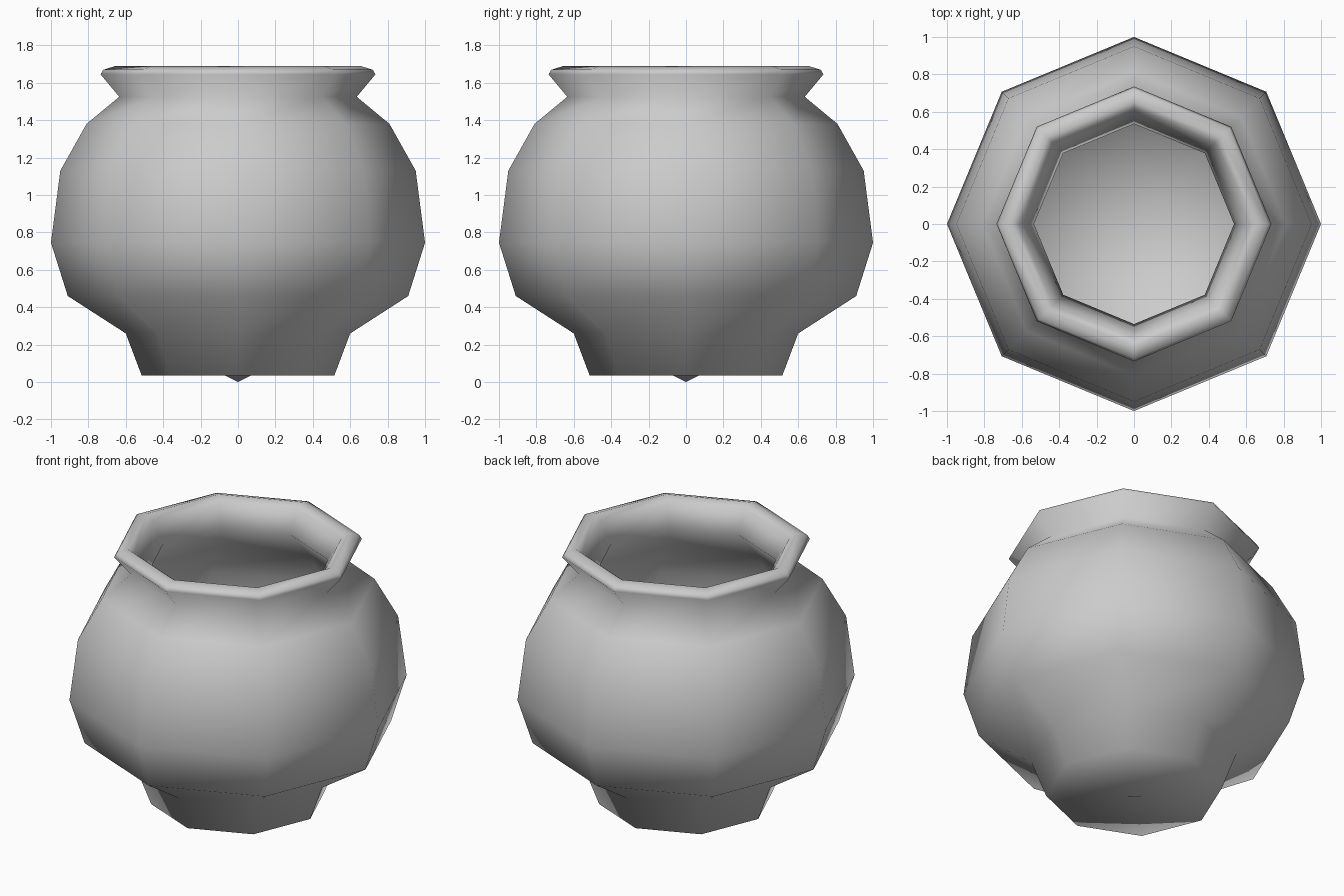
import bpy, bmesh
from math import cos, sin, pi

if "Cube" in bpy.data.objects:
    bpy.data.objects.remove(bpy.data.objects["Cube"])

SIDES = 8


def lathe(name, profile):
    """Revolve an (r, z) profile around z; r = 0 makes a pole."""
    bm = bmesh.new()
    rings = []
    for r, z in profile:
        if r == 0:
            rings.append([bm.verts.new((0, 0, z))] * SIDES)
        else:
            rings.append([bm.verts.new((r * cos(2 * pi * i / SIDES),
                                        r * sin(2 * pi * i / SIDES), z))
                          for i in range(SIDES)])
    for a, b in zip(rings, rings[1:]):
        for i in range(SIDES):
            j = (i + 1) % SIDES
            corners = list(dict.fromkeys((a[i], a[j], b[j], b[i])))
            bm.faces.new(corners).smooth = True
    bmesh.ops.recalc_face_normals(bm, faces=bm.faces[:])
    mesh = bpy.data.meshes.new(name)
    bm.to_mesh(mesh)
    bm.free()
    obj = bpy.data.objects.new(name, mesh)
    bpy.context.collection.objects.link(obj)
    return obj


# Foot and rounded belly
outside = [(0, 0.035), (0.515, 0.035), (0.60, 0.26), (0.91, 0.46),
           (1.0, 0.745), (0.95, 1.13), (0.81, 1.38), (0.635, 1.525)]
# Flared lip
lip = [(0.735, 1.645), (0.72, 1.67), (0.655, 1.69), (0.615, 1.66)]
# Hollow inside, whose pointed floor just pokes through the foot
inside = [(0.535, 1.525), (0.745, 1.31), (0.86, 1.10), (0.90, 0.755),
          (0.83, 0.53), (0.50, 0.25), (0, 0)]

lathe("pot", outside + lip + inside)
